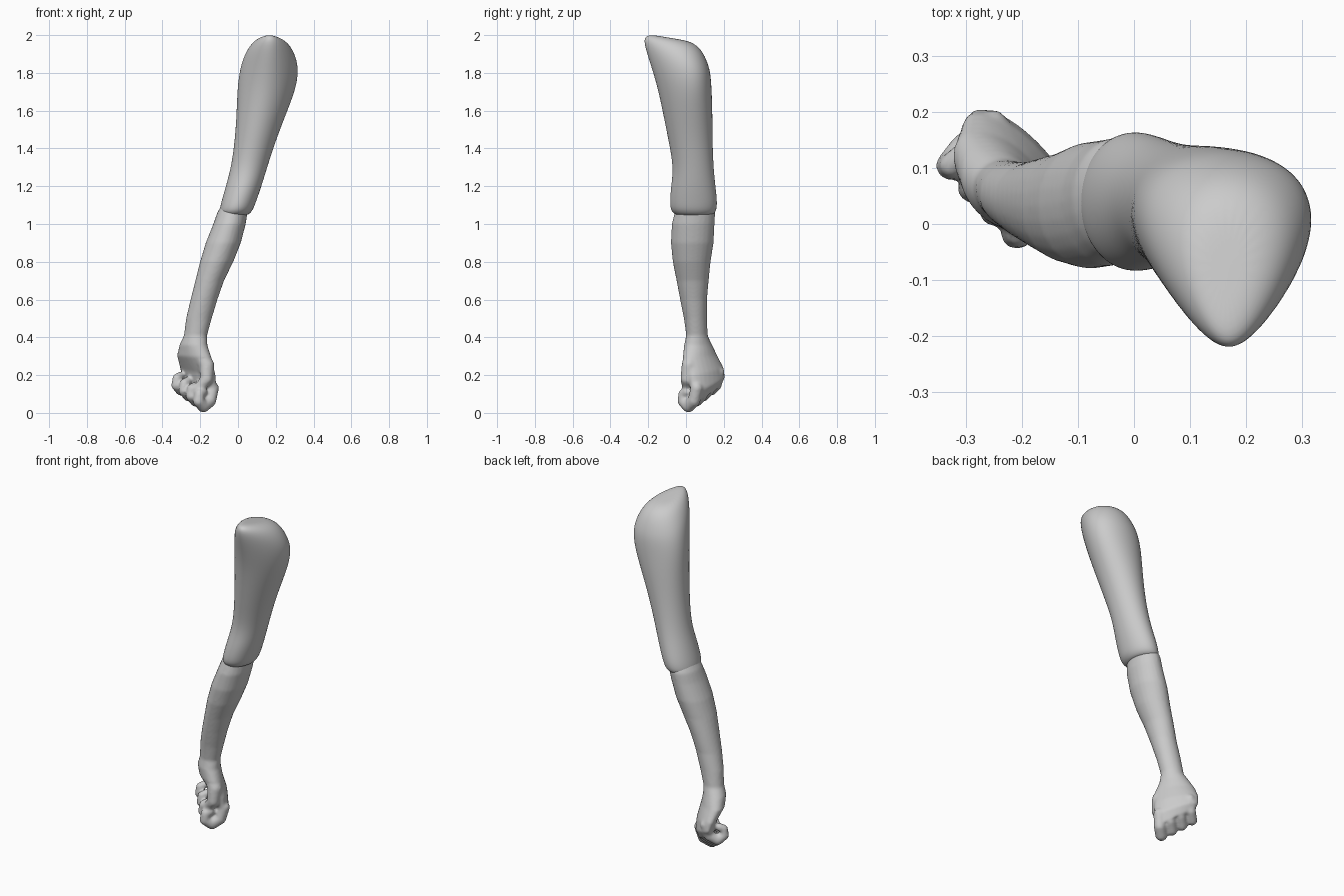
import bpy, bmesh, math
from mathutils import Vector

if "Cube" in bpy.data.objects:
    bpy.data.objects.remove(bpy.data.objects["Cube"])

SEG = 24


def ring(z, cx, cy, ra, rb, rot=0, egg=0, tilt_a=0, tilt_b=0):
    """Elliptic section, turned about z; egg narrows the front, tilt leans it."""
    pts, r = [], math.radians(rot)
    for i in range(SEG):
        t = 2 * math.pi * i / SEG
        c, s = math.cos(t), math.sin(t)
        a = ra * c * (1 + egg * s) / (1 + 0.3 * egg)
        b = rb * s
        pts.append(Vector((cx + a * math.cos(r) - b * math.sin(r),
                           cy + a * math.sin(r) + b * math.cos(r),
                           z + tilt_a * c + tilt_b * s)))
    return pts


def loft(bm, rings):
    """Skin a stack of sections and close both ends with fans."""
    rows = [[bm.verts.new(p) for p in r] for r in rings]
    for lo, hi in zip(rows, rows[1:]):
        for i in range(SEG):
            j = (i + 1) % SEG
            bm.faces.new((lo[i], lo[j], hi[j], hi[i]))
    for row in (rows[0], rows[-1]):
        mid = bm.verts.new(sum((v.co for v in row), Vector()) / SEG)
        for i in range(SEG):
            bm.faces.new((row[i], row[(i + 1) % SEG], mid))
    bmesh.ops.recalc_face_normals(bm, faces=bm.faces)


def hand_point(u, v, z):
    """Hand frame: u runs little finger to thumb, v palm side to back of hand."""
    k = math.sqrt(0.5)
    return Vector(((u + v) * k, (v - u) * k, z))


def digit(bm, path):
    """Chain of overlapping balls along (u, v, z, radius) points."""
    for p, q in zip(path, path[1:]):
        for i in range(7):
            f = i / 6
            u, v, z, r = (a + (b - a) * f for a, b in zip(p, q))
            new = bmesh.ops.create_uvsphere(bm, u_segments=12, v_segments=8, radius=r)
            bmesh.ops.translate(bm, verts=new["verts"], vec=hand_point(u, v, z))


def finish(bm, name):
    me = bpy.data.meshes.new(name)
    bm.to_mesh(me)
    bm.free()
    for p in me.polygons:
        p.use_smooth = True
    ob = bpy.data.objects.new(name, me)
    bpy.context.collection.objects.link(ob)
    return ob


# Upper arm: z, left, right, front, back, egg, lean
upper = [
    (1.045, -0.085, 0.05, -0.05, 0.135, 0, 0),
    (1.06, -0.097, 0.068, -0.07, 0.155, 0, 0),
    (1.08, -0.097, 0.082, -0.083, 0.163, 0, 0),
    (1.12, -0.088, 0.097, -0.086, 0.166, 0, 0),
    (1.20, -0.065, 0.125, -0.08, 0.157, 0, 0),
    (1.30, -0.037, 0.155, -0.066, 0.146, 0, 0),
    (1.45, -0.018, 0.205, -0.095, 0.141, 0.05, 0),
    (1.60, -0.012, 0.267, -0.125, 0.141, 0.12, 0),
    (1.72, -0.011, 0.315, -0.153, 0.137, 0.2, -0.01),
    (1.82, 0.0, 0.33, -0.19, 0.132, 0.28, -0.03),
    (1.90, 0.022, 0.315, -0.224, 0.12, 0.34, -0.055),
    (1.96, 0.062, 0.278, -0.22, 0.085, 0.36, -0.036),
    (1.984, 0.105, 0.225, -0.18, 0.03, 0.3, -0.018),
]
bm = bmesh.new()
loft(bm, [ring(z, (a + b) / 2, (c + d) / 2, (b - a) / 2, (d - c) / 2, 0, e, 0, t)
          for z, a, b, c, d, e, t in upper])
arm = finish(bm, "upper_arm")
sub = arm.modifiers.new("smooth_skin", "SUBSURF")
sub.levels = sub.render_levels = 2

# Forearm running into the palm, which turns 45 degrees
fore = [
    (1.12, -0.01, 0.045, 0.065, 0.09),
    (1.06, -0.03, 0.047, 0.08, 0.107),
    (1.00, -0.045, 0.038, 0.086, 0.113),
    (0.90, -0.078, 0.033, 0.093, 0.113),
    (0.80, -0.113, 0.03, 0.088, 0.1),
    (0.70, -0.15, 0.035, 0.076, 0.085),
    (0.60, -0.18, 0.04, 0.071, 0.071),
    (0.50, -0.207, 0.05, 0.068, 0.061, -10),
    (0.41, -0.225, 0.058, 0.063, 0.055, -30),
    (0.36, -0.236, 0.064, 0.084, 0.062, -45),
    (0.30, -0.232, 0.074, 0.112, 0.063, -45, 0, -0.005),
    (0.22, -0.213, 0.105, 0.122, 0.052, -45, 0, -0.02),
    (0.15, -0.203, 0.116, 0.12, 0.044, -45, 0, -0.04),
    (0.10, -0.208, 0.105, 0.1, 0.034, -45, 0, -0.045),
]
bm = bmesh.new()
rings = [ring(*r) for r in fore]
loft(bm, rings)

# Four curled fingers, index lowest and little finger highest
for i in range(4):
    u, up, r = -0.135 - 0.056 * i, 0.028 * i, 0.034 - 0.0015 * i
    digit(bm, [(u, -0.055, 0.13 + up, r), (u, -0.075, 0.065 + up, r),
               (u - 0.004, -0.12, 0.036 + up, r), (u - 0.002, -0.158, 0.062 + up, r * 0.9),
               (u, -0.155, 0.1 + up, r * 0.8), (u, -0.13, 0.112 + up, r * 0.75)])

# Thumb along the front edge, folding over the index finger
digit(bm, [(-0.175, -0.12, 0.33, 0.045), (-0.13, -0.105, 0.25, 0.042),
           (-0.12, -0.115, 0.18, 0.034), (-0.145, -0.135, 0.14, 0.028),
           (-0.175, -0.155, 0.125, 0.022)])

# Fuse forearm, palm and digits into one skin
hand = finish(bm, "forearm_and_fist")
rem = hand.modifiers.new("fuse", "REMESH")
rem.mode = 'VOXEL'
rem.voxel_size = 0.008
rem.use_smooth_shade = True
sm = hand.modifiers.new("soften", "SMOOTH")
sm.factor = 0.5
sm.iterations = 4
